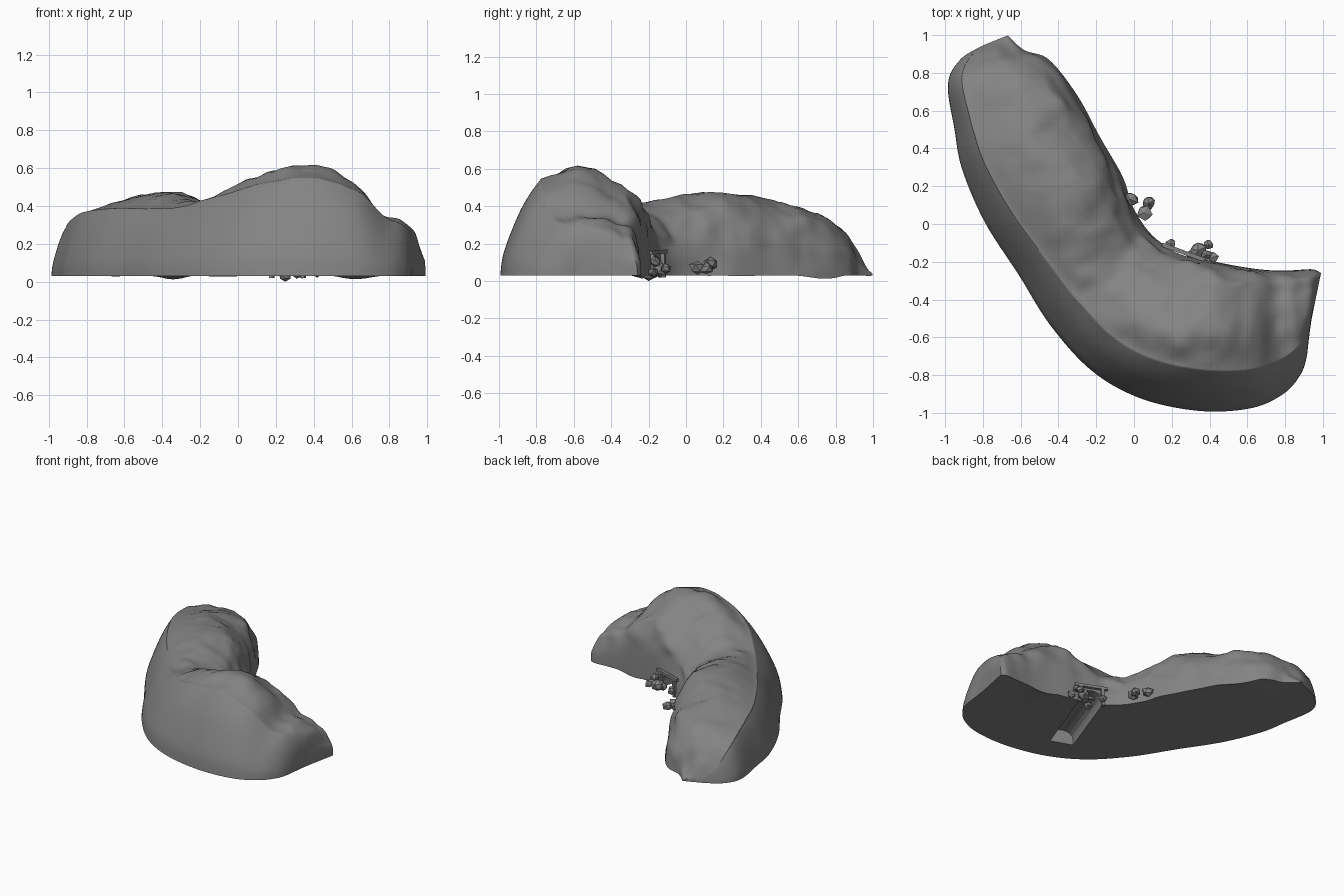
import bpy, bmesh, math, random
from mathutils import Vector, Matrix, noise

if "Cube" in bpy.data.objects:
    bpy.data.objects.remove(bpy.data.objects["Cube"])

random.seed(4)
BASE = 0.03
STONE = bpy.data.materials.new("dark_stone")
STONE.diffuse_color = (.23, .23, .23, 1)
STONE.use_nodes = True
STONE.node_tree.nodes["Principled BSDF"].inputs["Base Color"].default_value = STONE.diffuse_color


def make_object(name, bm, smooth=None):
    bmesh.ops.recalc_face_normals(bm, faces=bm.faces)
    me = bpy.data.meshes.new(name)
    bm.to_mesh(me)
    bm.free()
    me.materials.append(STONE)
    ob = bpy.data.objects.new(name, me)
    bpy.context.collection.objects.link(ob)
    if smooth:
        bpy.ops.object.select_all(action='DESELECT')
        ob.select_set(True)
        bpy.context.view_layer.objects.active = ob
        bpy.ops.object.shade_smooth_by_angle(angle=math.radians(smooth))
    return ob


def catmull(a, b, c, d, u):
    return [0.5 * (2*q + (r-p)*u + (2*p-5*q+4*r-s)*u*u + (3*q-p-3*r+s)*u**3)
            for p, q, r, s in zip(a, b, c, d)]


def resample(pts, n):
    out = []
    for i in range(len(pts) - 1):
        a, d = pts[max(i-1, 0)], pts[min(i+2, len(pts)-1)]
        out += [catmull(a, pts[i], pts[i+1], d, k / n) for k in range(n)]
    return out + [list(pts[-1])]


def clamp(v):
    return min(1, max(0, v))


def mix(a, b, t):
    return a + (b - a) * t


# Ridge stations: outer foot x,y / inner foot x,y / heights outer, middle, inner
STATIONS = [
    (-.80, .945, -.67, .998, .05, .06, .05), (-.92, .87, -.58, .92, .17, .22, .16),
    (-.985, .74, -.45, .87, .32, .31, .24), (-.95, .50, -.30, .68, .40, .39, .35),
    (-.91, .29, -.18, .46, .42, .44, .38), (-.79, .01, -.06, .25, .42, .48, .42),
    (-.61, -.27, -.01, .10, .40, .46, .38), (-.44, -.54, .07, -.03, .39, .40, .34),
    (-.22, -.78, .16, -.11, .44, .48, .37), (.04, -.925, .28, -.165, .51, .58, .44),
    (.35, -.99, .43, -.20, .54, .605, .52), (.62, -.975, .59, -.23, .48, .53, .44),
    (.79, -.90, .72, -.245, .34, .36, .33), (.88, -.80, .84, -.245, .30, .33, .30),
    (.915, -.70, .945, -.24, .22, .27, .24), (.92, -.60, .99, -.26, .08, .14, .13)]


def terrain():
    bm = bmesh.new()
    rows = []
    for s in resample(STATIONS, 9):
        o, i = Vector(s[:2]), Vector(s[2:4])
        h1, h2, h3 = [h - BASE for h in s[4:]]
        # steep outer band narrows along the arm; inner cliff is sheer on the right
        narrow = clamp((o.y + .6) / 1.1) * clamp(-o.x * 3)
        sheer = clamp((i.x - .1) / .3)
        tc, hc = mix(.27, .14, narrow), h1 * mix(1, .84, narrow)
        prof = [(0, 0), (tc*.1, hc*.26), (tc*.52, hc*.7), (tc*.95, hc*.98), (tc+.04, hc*1.03),
                (.52, h2), (.80, h3), (mix(.92, .93, sheer), h3*mix(.7, .86, sheer)),
                (mix(.97, .985, sheer), h3*mix(.38, .5, sheer)), (1, 0)]
        pts = resample(prof, 5)
        row = []
        for k, (t, z) in enumerate(pts):
            p = o.lerp(i, t)
            z = max(z, 0)
            if 0 < k < len(pts) - 1:
                fade = min(1, z / .12) * clamp((t - .22) / .2)
                z += fade * (.03 * noise.noise(Vector((p.x*5, p.y*5, 3)))
                             + .016 * noise.noise(Vector((p.x*13, p.y*13, z*8))))
                # erosion folds on the inner cliff
                if t > .78:
                    p += (o - i) * .04 * noise.noise(Vector((p.x*7, p.y*7, z*9))) * min(1, (1-t)/.05)
            elif k:
                z = -.03 * max(0, noise.noise(Vector((p.x*4, p.y*4, 1))))
            row.append(bm.verts.new((p.x, p.y, BASE + z)))
        # flat underside
        for t in (.92, .5):
            p = o.lerp(i, t)
            row.append(bm.verts.new((p.x, p.y, BASE)))
        rows.append(row)
    n = len(rows[0])
    for a, b in zip(rows, rows[1:]):
        for k in range(n):
            m = (k + 1) % n
            bm.faces.new((a[k], a[m], b[m], b[k]))
    bm.faces.new(rows[0])
    bm.faces.new(rows[-1])
    return make_object("curved_hill", bm, 35)


# Tunnel frame axes: entrance point, along the cliff, and into the hill
ENTRY = Vector((.262, -.15, 0))
ALONG = Vector((.94, -.34, 0)).normalized()
INTO = Vector((-.34, -.94, 0)).normalized()
FRAME = Matrix((ALONG, -INTO, (0, 0, 1))).transposed().to_4x4()
FRAME.translation = ENTRY


def box(name, loc, size, tilt=0):
    bm = bmesh.new()
    bmesh.ops.create_cube(bm, size=1)
    bmesh.ops.scale(bm, vec=size, verts=bm.verts)
    bmesh.ops.rotate(bm, matrix=Matrix.Rotation(tilt, 3, 'Y'), verts=bm.verts)
    bmesh.ops.translate(bm, vec=loc, verts=bm.verts)
    bm.transform(FRAME)
    return make_object(name, bm)


def tunnel_cutter():
    bm = bmesh.new()
    w = .085
    prof = [(-w, -.05)] + [(-w*math.cos(a), .075 + .06*math.sin(a))
                           for a in [math.pi*k/8 for k in range(9)]] + [(w, -.05)]
    f = bm.faces.new([bm.verts.new((x, .15, z)) for x, z in prof])
    ext = bmesh.ops.extrude_face_region(bm, geom=[f])
    vs = [v for v in ext['geom'] if isinstance(v, bmesh.types.BMVert)]
    bmesh.ops.translate(bm, vec=(0, -.75, 0), verts=vs)
    bm.transform(FRAME)
    ob = make_object("tunnel_cutter", bm)
    ob.hide_render = True
    ob.hide_viewport = True
    return ob


hill = terrain()
cut = hill.modifiers.new("tunnel", 'BOOLEAN')
cut.operation = 'DIFFERENCE'
cut.solver = 'EXACT'
cut.object = tunnel_cutter()

# Timber entrance frame
for side, tilt in ((-1, .06), (1, -.06)):
    box("frame_post", (side*.085, 0, .085), (.022, .022, .13), tilt)
box("frame_beam", (0, 0, .155), (.24, .022, .02), .03)
box("inner_beam", (0, -.1, .125), (.16, .02, .02))


def rock(loc, r):
    bm = bmesh.new()
    bmesh.ops.create_icosphere(bm, subdivisions=1, radius=r)
    for v in bm.verts:
        v.co *= random.uniform(.8, 1.15)
        v.co.z *= .9
    bmesh.ops.rotate(bm, matrix=Matrix.Rotation(random.uniform(0, 6), 3, 'Z'), verts=bm.verts)
    bmesh.ops.translate(bm, vec=loc, verts=bm.verts)
    make_object("loose_rock", bm)


# Loose rocks beside the entrance
for x, y, z, r in [(.055, .06, .07, .045), (.08, .11, .065, .036), (.195, -.105, .065, .03),
                   (.31, -.165, .05, .035), (.34, -.14, .06, .05), (.395, -.11, .065, .03),
                   (.42, -.175, .05, .03), (.38, -.165, .1, .032), (-.02, .13, .09, .045),
                   (.25, -.2, .03, .035)]:
    rock((x, y, z), r)
